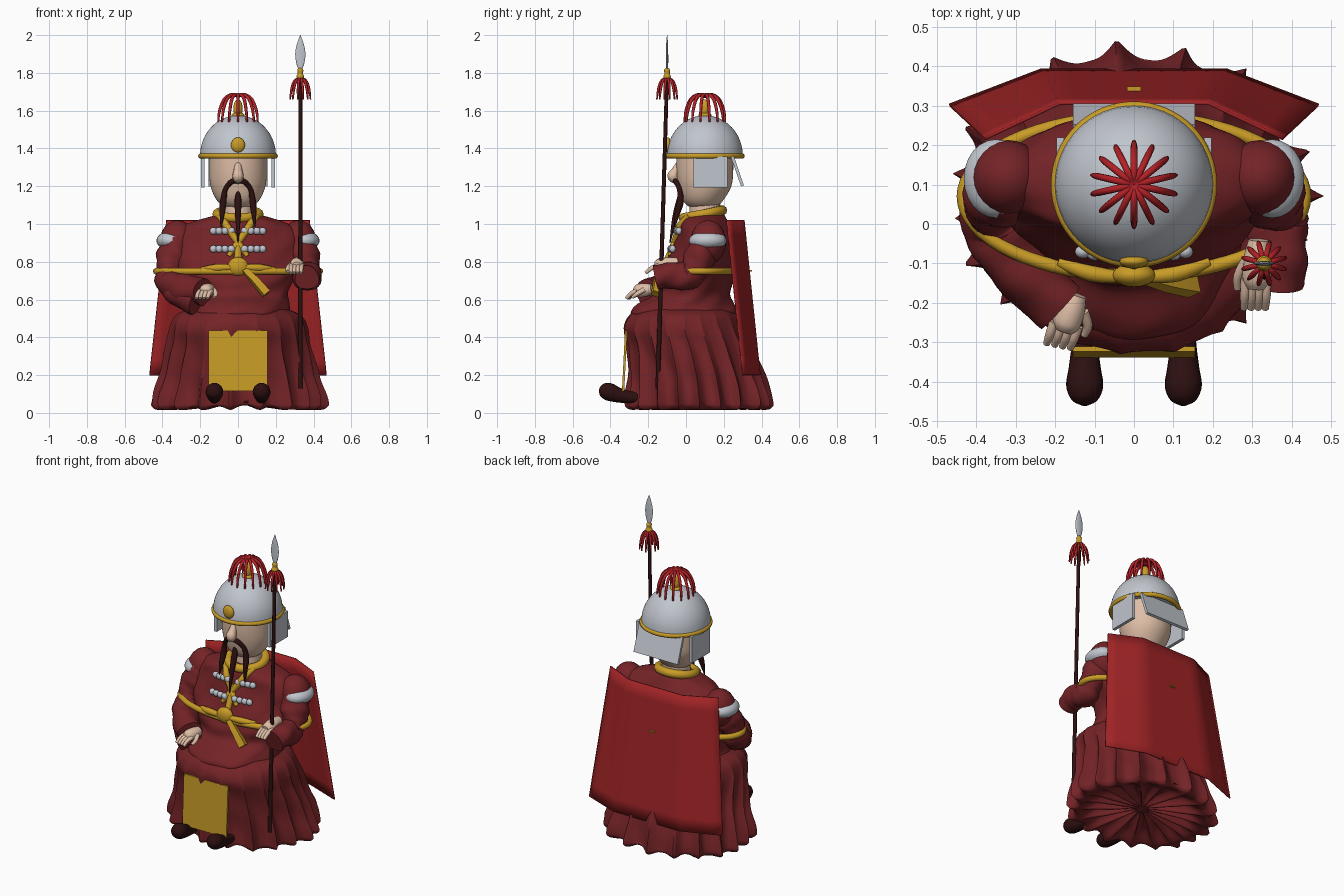
import bpy, bmesh
from math import sin, cos, pi, atan2
from mathutils import Vector, Matrix, Quaternion

if "Cube" in bpy.data.objects:
    bpy.data.objects.remove(bpy.data.objects["Cube"])


def material(name, *rgb):
    m = bpy.data.materials.new(name)
    m.use_nodes = True
    m.diffuse_color = (*rgb, 1)
    m.node_tree.nodes["Principled BSDF"].inputs["Base Color"].default_value = (*rgb, 1)
    return m


ROBE = material("robe dark red", .175, .017, .02)
CAPE = material("cape red", .35, .017, .019)
PLUME = material("plume red", .45, .015, .02)
SILVER = material("silver", .53, .56, .61)
GOLD = material("gold", .58, .33, .02)
SKIN = material("skin", .73, .51, .38)
BROWN = material("dark brown", .026, .005, .005)


def finish(bm, name, mat, angle=.9):
    bmesh.ops.recalc_face_normals(bm, faces=bm.faces)
    me = bpy.data.meshes.new(name)
    bm.to_mesh(me)
    bm.free()
    ob = bpy.data.objects.new(name, me)
    me.materials.append(mat)
    bpy.context.collection.objects.link(ob)
    bpy.ops.object.select_all(action='DESELECT')
    ob.select_set(True)
    bpy.context.view_layer.objects.active = ob
    bpy.ops.object.shade_smooth_by_angle(angle=angle)
    return ob


def smooth(pts, steps):
    # Catmull-Rom through tuples of any length
    pts = [Vector(p) for p in pts]
    out = []
    for i in range(len(pts) - 1):
        a, b, c, d = pts[max(i - 1, 0)], pts[i], pts[i + 1], pts[min(i + 2, len(pts) - 1)]
        for k in range(steps):
            t = k / steps
            out.append(b + (c - a) * (t / 2) + (a * 2 - b * 5 + c * 4 - d) * (t * t / 2)
                       + (b * 3 - a - c * 3 + d) * (t ** 3 / 2))
    return out + [pts[-1]]


def skin_rings(bm, rings):
    rows = [[bm.verts.new(v) for v in r] for r in rings]
    n = len(rows[0])
    for r, s in zip(rows, rows[1:]):
        for i in range(n):
            bm.faces.new((r[i], r[(i + 1) % n], s[(i + 1) % n], s[i]))
    bm.faces.new(rows[0])
    bm.faces.new(rows[-1])


def loft(name, sections, mat, ripple=lambda a, z: 0, n=96, steps=5):
    # stacked ellipses: z, centre y, x radius, y radius
    rings = []
    for z, cy, rx, ry in smooth(sections, steps):
        ring = []
        for i in range(n):
            a = 2 * pi * i / n
            k = 1 + ripple(a, z)
            ring.append((rx * k * cos(a), cy + ry * k * sin(a), z))
        rings.append(ring)
    bm = bmesh.new()
    skin_rings(bm, rings)
    return finish(bm, name, mat)


def add_tube(bm, pts, n=8, steps=5, ripple=0):
    # swept tube: x, y, z, radius
    path = smooth(pts, steps)
    q, last, rings = Quaternion(), Vector((0, 0, 1)), []
    for j, p in enumerate(path):
        t = (path[min(j + 1, len(path) - 1)].xyz - path[max(j - 1, 0)].xyz).normalized()
        q = last.rotation_difference(t) @ q
        last = t
        ring = []
        for i in range(n):
            a = 2 * pi * i / n
            r = p[3] * (1 + ripple * sin(3 * a + j * .7) + ripple * .6 * sin(j * 1.6))
            ring.append(p.xyz + q @ Vector((r * cos(a), r * sin(a), 0)))
        rings.append(ring)
    skin_rings(bm, rings)


def tubes(name, paths, mat, **kw):
    bm = bmesh.new()
    for p in paths:
        add_tube(bm, p, **kw)
    return finish(bm, name, mat)


def balls(name, items, mat, seg=24):
    # ellipsoids: centre, radii
    bm = bmesh.new()
    for c, r in items:
        bmesh.ops.create_uvsphere(bm, u_segments=seg, v_segments=seg // 2, radius=1,
                                  matrix=Matrix.Translation(c) @ Matrix.Diagonal((*r, 1)))
    return finish(bm, name, mat)


def box(name, c, size, mat, tilt=0):
    bm = bmesh.new()
    bmesh.ops.create_cube(bm, size=1, matrix=Matrix.Translation(c)
                          @ Matrix.Rotation(tilt, 4, 'X') @ Matrix.Diagonal((*size, 1)))
    return finish(bm, name, mat, .5)


def ring_tube(name, c, rx, ry, r, mat, slope=0, n=64):
    bm = bmesh.new()
    loop = []
    for i in range(n):
        a = 2 * pi * i / n
        p = Vector(c) + Vector((rx * cos(a), ry * sin(a), slope * sin(a)))
        out = Vector((cos(a), sin(a), 0))
        loop.append([bm.verts.new(p + out * r * cos(b) + Vector((0, 0, r * sin(b))))
                     for b in [2 * pi * k / 10 for k in range(10)]])
    for i in range(n):
        s, t = loop[i], loop[(i + 1) % n]
        for k in range(10):
            bm.faces.new((s[k], s[(k + 1) % 10], t[(k + 1) % 10], t[k]))
    return finish(bm, name, mat)


def tassel(name, c, profile, count, mat):
    # strands spread around an axis: radial distance, height, thickness
    tubes(name, [[(c[0] + d * cos(a), c[1] + d * sin(a), c[2] + h, r) for d, h, r in profile]
                 for a in [2 * pi * (i + .5) / count for i in range(count)]], mat)


# skirt with sharp outward pleats, which run on underneath to the centre
def crest(a):
    return (1 - abs(sin(9.5 * a + .6 * sin(2 * a)))) ** 1.4


def pleats(a, z):
    k = max(0, min(1, (.56 - z) / .45))
    return k * (.13 * crest(a) - .03 + .02 * sin(7 * a + 1 + z * 5)) + .008 * sin(5 * a + z * 30)


skirt = loft("skirt", [(.06, .07, .01, .01), (.03, .07, .2, .17), (.015, .07, .37, .31), (.03, .07, .42, .355),
                       (.07, .07, .425, .36), (.2, .055, .395, .34), (.35, .02, .37, .325), (.45, -.01, .36, .318),
                       (.52, -.01, .325, .285), (.565, 0, .22, .22)], ROBE, pleats, n=304)
for v in skirt.data.vertices:
    r = Vector((v.co.x, v.co.y - .07)).length
    if v.co.z < .05 and r < .37:
        v.co.z += .05 * (1 - crest(atan2((v.co.y - .07) * 1.18, v.co.x))) * min(r / .15, (.37 - r) / .1, 1)

# jacket body
BODY = [(.49, -.02, .22, .26), (.53, -.01, .27, .285), (.575, 0, .265, .255), (.63, .035, .265, .2),
        (.7, .05, .3, .2), (.76, .07, .34, .19), (.85, .1, .345, .178), (.94, .11, .33, .155),
        (1.0, .1, .27, .13), (1.05, .1, .11, .1)]
loft("jacket", BODY, ROBE, lambda a, z: .02 * sin(5 * a + z * 25) + .012 * sin(9 * a - z * 40))


def chest(x, z, lift=.012):
    # point on the front of the jacket
    for s, t in zip(BODY, BODY[1:]):
        if s[0] <= z <= t[0]:
            z0, cy, rx, ry = Vector(s).lerp(Vector(t), (z - s[0]) / (t[0] - s[0]))
            return (x, cy - ry * max(0, 1 - (x / rx) ** 2) ** .5 - lift, z)


# cape: flat back with wings folded forward
bm = bmesh.new()
N, M = 16, 10
grid = []
for j in range(M + 1):
    v = j / M
    row = []
    for i in range(N + 1):
        u = 2 * i / N - 1
        fold = max(0, abs(u) - .5) * 2
        row.append(bm.verts.new((u * (.38 + .09 * v), .31 + .085 * v - .09 * fold, 1.02 - .82 * v)))
    grid.append(row)
for j in range(M):
    for i in range(N):
        bm.faces.new((grid[j][i], grid[j][i + 1], grid[j + 1][i + 1], grid[j + 1][i]))
cape = finish(bm, "cape", CAPE)
cape.modifiers.new("thickness", 'SOLIDIFY').thickness = .008
box("cape_clasp", (0, .338, .752), (.035, .022, .007), GOLD)

# shoulders and sleeves, cinched where the belt crosses
for side, s in (("left", 1), ("right", -1)):
    balls(side + "_shoulder_puff", [((s * .32, .118, .905), (.095, .095, .115))], ROBE)
    balls(side + "_shoulder_plate", [((s * .35, .115, .912), (.082, .1, .052))], SILVER)
tubes("right_sleeve", [[(-.32, .1, .9, .08), (-.35, .07, .82, .082), (-.365, .04, .75, .068), (-.355, 0, .69, .08),
                        (-.29, -.11, .655, .08), (-.185, -.21, .64, .07)],
                       [(-.36, .02, .68, .05), (-.32, -.08, .63, .065), (-.215, -.205, .575, .06)]],
      ROBE, n=24, ripple=.06)
tubes("left_sleeve", [[(.32, .1, .9, .08), (.35, .07, .82, .082), (.365, .04, .75, .068), (.365, 0, .72, .075),
                       (.37, -.08, .73, .07), (.365, -.16, .715, .062)]], ROBE, n=24, ripple=.06)


# hands
def hand(name, c, d, across, drop):
    c, d, w = Vector(c), Vector(d), Vector(across)
    down = Vector((0, 0, -drop))
    paths = [[(*(c - d * .9), .026), (*(c - d * .3), .036), (*(c + d * .3), .036), (*(c + d * .6), .022)]]
    for k in (-1.5, -.5, .5, 1.5):
        b = c + w * k
        paths.append([(*(b + d * .3), .013), (*(b + d * .8 + down * .3), .012), (*(b + d * 1.2 + down), .009)])
    paths.append([(*(c + w * 1.5 - d * .3), .014), (*(c + w * 2.6 + d * .2 + down * .5), .012),
                  (*(c + w * 2.6 + d * .6 + down), .009)])
    tubes(name, paths, SKIN, n=12)


hand("right_hand", (-.165, -.235, .648), (-.022, -.062, -.01), (.02, -.004, 0), .03)
hand("left_hand", (.312, -.115, .785), (-.005, -.083, -.012), (-.018, 0, 0), .03)

# belt, sash, collar and lapels
ring_tube("belt", (0, .07, .75), .432, .2, .018, GOLD)
balls("buckle", [((0, -.13, .775), (.055, .03, .05))], GOLD)
tubes("belt_knot", [[(s * .03, -.135, .77, .015), (s * .11, -.125, .768, .021), (s * .19, -.095, .757, .016)]
                    for s in (-1, 1)], GOLD)
tubes("sash", [[(.03, -.135, .76, .02), (.09, -.15, .7, .026), (.15, -.16, .63, .03)]], GOLD, n=4)
ring_tube("collar", (0, .09, 1.052), .11, .102, .026, GOLD, slope=.02)
tubes("lapels", [[(s * .095, .02, 1.04, .02), (*chest(s * .06, .99, .003), .02), (*chest(s * .02, .93, .003), .02),
                  (*chest(-s * .03, .86, .002), .016), (*chest(-s * .05, .83, 0), .012)] for s in (-1, 1)], GOLD)
tubes("front_trim", [[(*chest(0, .94, 0), .02), (*chest(0, .86, 0), .02), (*chest(0, .78, 0), .02)]], GOLD)
balls("chest_beads", [(chest(s * x, z), (.02, .017, .02)) for s in (-1, 1) for z in (.868, .963)
                      for x in (.035, .068, .1, .13)], SILVER, 12)

# apron and boots
box("apron", (0, -.325, .275), (.31, .012, .32), GOLD, -.05)
for side, s in (("left", 1), ("right", -1)):
    tubes(side + "_boot", [[(s * .125, -.2, .08, .03), (s * .125, -.29, .082, .032), (s * .125, -.36, .095, .04),
                            (s * .125, -.41, .112, .047), (s * .125, -.445, .12, .034),
                            (s * .125, -.46, .123, .008)]], BROWN, n=20)

# neck, head, nose
loft("neck", [(1.0, .1, .085, .085), (1.14, .1, .08, .08)], SKIN, n=32)
loft("head", [(1.085, .09, .01, .01), (1.09, .09, .07, .07), (1.13, .09, .115, .11), (1.2, .1, .145, .14),
              (1.28, .1, .152, .15), (1.4, .1, .15, .15)], SKIN, n=48)
tubes("nose", [[(0, -.03, 1.33, .015), (0, -.055, 1.28, .024), (0, -.068, 1.25, .03), (0, -.035, 1.225, .015)]],
      SKIN, n=12)

# moustache and beard
tubes("moustache", [[(0, -.055, 1.222, .01), (s * .03, -.055, 1.226, .014), (s * .066, -.035, 1.185, .013),
                     (s * .078, -.03, 1.12, .018), (s * .083, -.045, 1.06, .015),
                     (s * .09, -.06, .985, .003)] for s in (-1, 1)], BROWN, n=10)
tubes("beard", [[(0, -.025, 1.17, .01), (0, -.035, 1.12, .018), (0, -.06, 1.03, .014),
                 (0, -.085, .9, .003)]], BROWN, n=10)

# helmet
loft("helmet_dome", [(1.36 + .215 * sin(t), .1, .2 * cos(t) + .001, .2 * cos(t) + .001)
                     for t in [pi / 2 * i / 8 for i in range(9)]], SILVER, n=64, steps=2)
ring_tube("helmet_brim", (0, .1, 1.36), .197, .197, .014, GOLD)
balls("helmet_medallion", [((0, -.095, 1.418), (.037, .018, .04))], GOLD)
balls("helmet_finial", [((0, .1, 1.61), (.025, .025, .05)), ((0, .1, 1.575), (.035, .035, .015))], GOLD)
tassel("helmet_plume", (0, .1, 1.54), [(0, .135, .008), (.035, .145, .009), (.075, .12, .009),
                                       (.1, .06, .008), (.108, 0, .005)], 14, PLUME)
for side, s in (("left", 1), ("right", -1)):
    box(side + "_ear_flap", (s * .187, .13, 1.275), (.02, .18, .165), SILVER)
box("neck_flap", (0, .272, 1.28), (.31, .016, .165), SILVER, .33)

# spear
tubes("spear_shaft", [[(.33, -.15, .13, .012), (.33, -.1, 1.79, .01)]], BROWN, n=12)
tubes("spear_collar", [[(.33, -.1, 1.755, .012), (.33, -.1, 1.78, .02), (.33, -.1, 1.795, .014),
                        (.33, -.1, 1.815, .016), (.33, -.1, 1.825, .008)]], GOLD, n=16)
tassel("spear_tassel", (.33, -.1, 1.77), [(.008, 0, .006), (.03, -.01, .007), (.047, -.05, .007),
                                          (.056, -.11, .004)], 12, PLUME)
tip = loft("spear_tip", [(1.815, -.1, .008, .005), (1.85, -.1, .021, .006), (1.9, -.1, .027, .006),
                         (1.95, -.1, .019, .005), (2.0, -.1, .001, .001)], SILVER, n=24)
tip.location.x = .33
